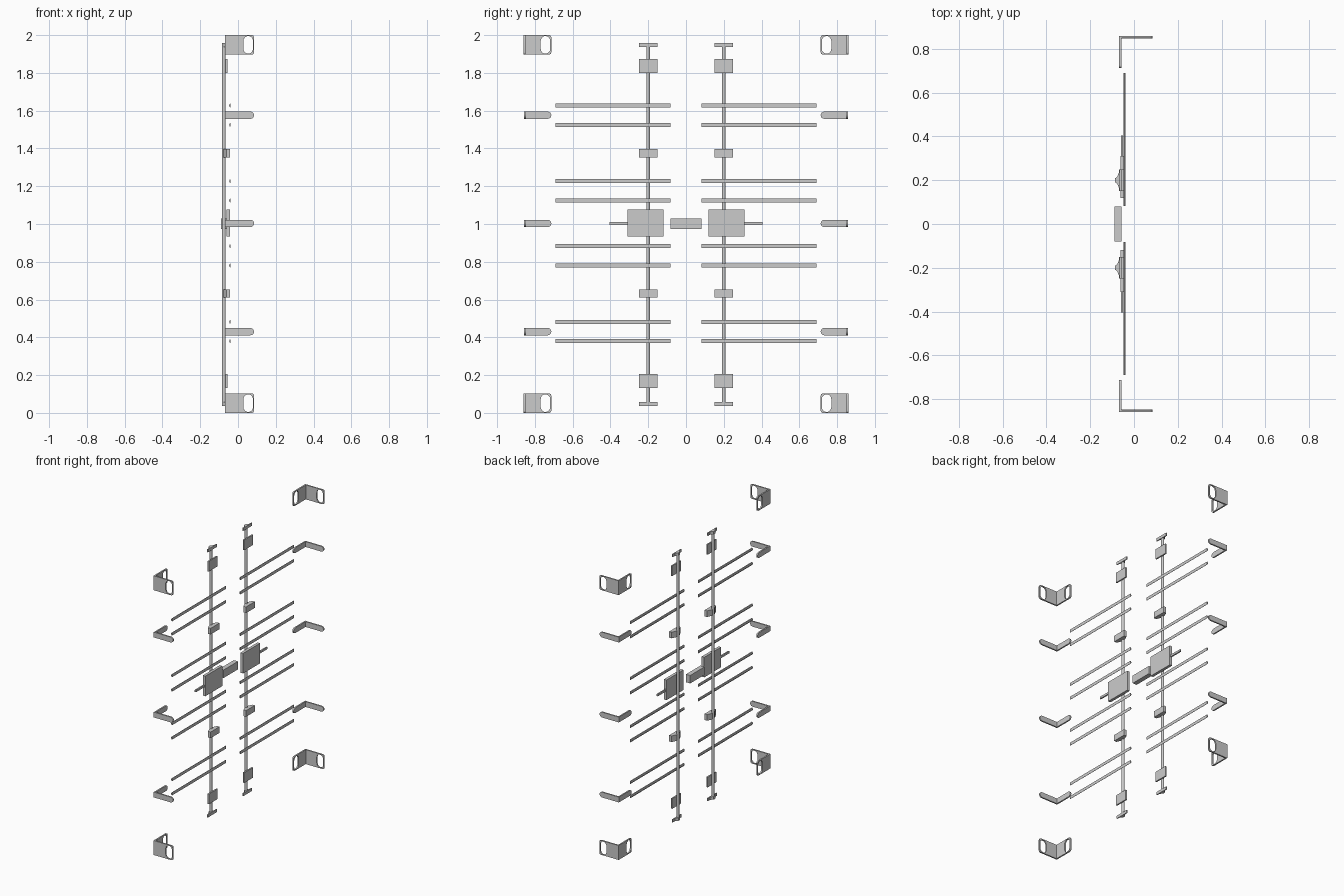
import bpy, bmesh, math
from mathutils import Vector

if "Cube" in bpy.data.objects:
    bpy.data.objects.remove(bpy.data.objects["Cube"])


def finish(name, bm, smooth=False):
    """Make an object for the +y half and mirror it to -y."""
    bmesh.ops.recalc_face_normals(bm, faces=bm.faces)
    me = bpy.data.meshes.new(name)
    bm.to_mesh(me)
    bm.free()
    ob = bpy.data.objects.new(name, me)
    bpy.context.collection.objects.link(ob)
    m = ob.modifiers.new("mirror", 'MIRROR')
    m.use_axis = (False, True, False)
    m.use_mirror_merge = False
    if smooth:
        bpy.context.view_layer.objects.active = ob
        ob.select_set(True)
        bpy.ops.object.shade_smooth_by_angle(angle=math.radians(40))
        ob.select_set(False)
    return ob


def slab(bm, loops, to3d, offset):
    """Fill outline loops (inner loops are holes) and extrude by offset."""
    edges = []
    for loop in loops:
        vs = [bm.verts.new(to3d(u, v)) for u, v in loop]
        edges += [bm.edges.new((vs[i - 1], vs[i])) for i in range(len(vs))]
    res = bmesh.ops.triangle_fill(bm, use_beauty=True, use_dissolve=False, edges=edges)
    faces = [g for g in res['geom'] if isinstance(g, bmesh.types.BMFace)]
    ext = bmesh.ops.extrude_face_region(bm, geom=faces, use_keep_orig=True)
    vs = [g for g in ext['geom'] if isinstance(g, bmesh.types.BMVert)]
    bmesh.ops.translate(bm, verts=vs, vec=Vector(offset))


def box(name, x0, x1, y0, y1, z0, z1):
    bm = bmesh.new()
    slab(bm, [[(x0, y0), (x1, y0), (x1, y1), (x0, y1)]],
         lambda u, v: (u, v, z0), (0, 0, z1 - z0))
    return finish(name, bm)


def profile(name, pts, z0, z1):
    """Extrude an (x, y) profile upwards."""
    bm = bmesh.new()
    slab(bm, [pts], lambda u, v: (u, v, z0), (0, 0, z1 - z0))
    return finish(name, bm)


def arc(cx, cy, r, a0, a1, n):
    return [(cx + r * math.cos(math.radians(a0 + (a1 - a0) * i / n)),
             cy + r * math.sin(math.radians(a0 + (a1 - a0) * i / n))) for i in range(n + 1)]


XB, YO, T = -0.068, 0.86, 0.01      # back plane, outer plane, plate thickness


def angle_piece(name, loops_fn, z, yo):
    """Two flat flanges meeting at a right angle."""
    bm = bmesh.new()
    slab(bm, loops_fn(0.153), lambda u, v: (XB + u, yo, z + v), (0, -T, 0))
    slab(bm, loops_fn(yo - 0.713), lambda u, v: (XB, yo - u, z + v), (T, 0, 0))
    return finish(name, bm, True)


# Corner brackets with tall slots
def slotted(length, h=0.103):
    c, r = length - 0.031, 0.025
    k = 0.012
    outer = [(0, 0)] + arc(length - k, k, k, -90, 0, 4) + arc(length - k, h - k, k, 0, 90, 4) + [(0, h)]
    hole = arc(c, h - r - 0.005, r, 0, 180, 10) + arc(c, r + 0.005, r, 180, 360, 10)
    return [outer, hole]


for n, z in (("bottom", 0), ("top", 1.897)):
    angle_piece(n + "_corner_bracket", slotted, z, YO)


# Bent hinge straps with rounded ends
def strap(length, h=0.038):
    r = h / 2
    return [[(0, 0)] + arc(length - r, r, r, -90, 90, 12) + [(0, h)]]


for i, z in enumerate((0.43, 1.003, 1.576)):
    angle_piece(f"hinge_strap_{i}", strap, z - 0.019, 0.857)

# Horizontal ribs with a shallow curved section
for i, z in enumerate((0.38, 0.482, 0.78, 0.883, 1.124, 1.227, 1.525, 1.627)):
    bm = bmesh.new()
    sec = [(-0.039, z - 0.011), (-0.039, z + 0.011), (-0.044, z + 0.008),
           (-0.047, z), (-0.044, z - 0.008)]
    slab(bm, [sec], lambda u, v: (u, 0.082, v), (0, 0.609, 0))
    finish(f"rib_{i}", bm)

# Vertical lock rods
bm = bmesh.new()
slab(bm, [arc(-0.075, 0.2, 0.01, 0, 337.5, 15)], lambda u, v: (u, v, 0.037), (0, 0, 1.918))
finish("lock_rod", bm, True)

# Cams at the rod ends
half = [(-0.063, 0.05), (-0.069, 0.05), (-0.07, 0.026), (-0.078, 0.016), (-0.086, 0.009)]
cam = [(x, 0.2 + y) for x, y in half] + [(x, 0.2 - y) for x, y in reversed(half)]
for n, z in (("bottom", 0.036), ("top", 1.936)):
    profile(n + "_cam", cam, z, z + 0.021)

# Flat rod bearings near the ends
for n, z in (("bottom", 0.133), ("top", 1.8)):
    box(n + "_rod_plate", -0.066, -0.056, 0.15, 0.25, z, z + 0.073)

# Deeper rod guides, tapered towards the rod
guide = [(-0.042, 0.15), (-0.042, 0.25), (-0.062, 0.25), (-0.076, 0.218),
         (-0.076, 0.182), (-0.062, 0.15)]
for n, z in (("lower", 0.61), ("upper", 1.353)):
    profile(n + "_rod_guide", guide, z, z + 0.044)

# Handle plates, handles and the centre block
box("handle_plate", -0.062, -0.042, 0.118, 0.31, 0.933, 1.077)
box("handle", -0.06, -0.05, 0.3, 0.405, 0.996, 1.011)
box("centre_block", -0.09, -0.057, 0, 0.081, 0.973, 1.03)
